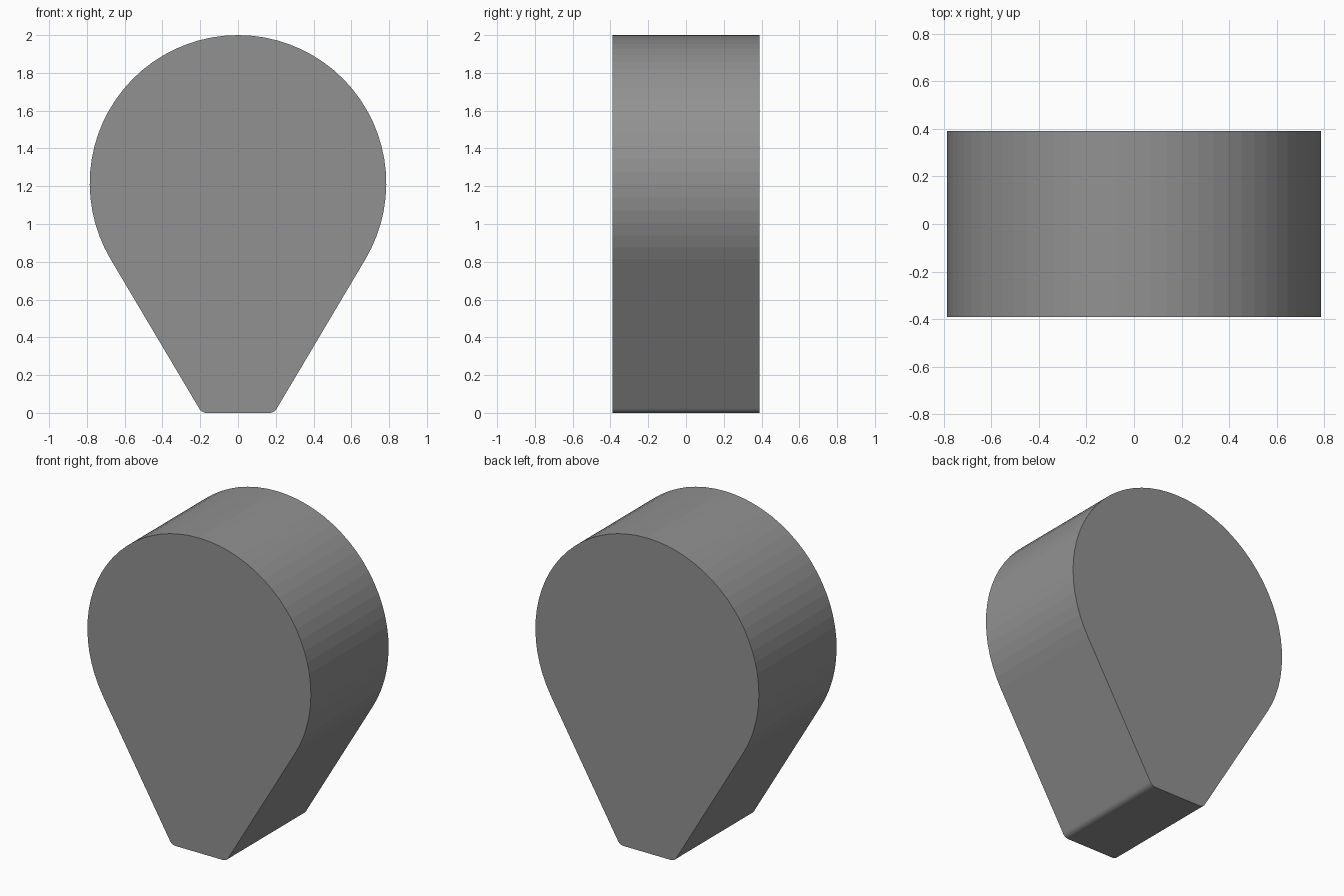
import bpy, bmesh
from math import cos, sin, tan, radians, pi

if "Cube" in bpy.data.objects:
    bpy.data.objects.remove(bpy.data.objects["Cube"])

R, CZ = 0.785, 1.215       # big round head
SLOPE = radians(-30.7)     # normal angle of the tapering side
r = 0.045                  # small foot corner radius
HALF_DEPTH = 0.39


def arc(cx, cz, rad, a0, a1, n):
    return [(cx + rad * cos(a0 + (a1 - a0) * i / n),
             cz + rad * sin(a0 + (a1 - a0) * i / n)) for i in range(n + 1)]


# Outline: rounded foot corners joined tangentially to the round head
corner_x = R * cos(SLOPE) - (CZ + R * sin(SLOPE)) * tan(-SLOPE)
cx = corner_x - r * tan((SLOPE + pi / 2) / 2)
outline = arc(cx, r, r, -pi / 2, SLOPE, 6)
outline += arc(0, CZ, R, SLOPE, pi - SLOPE, 48)
outline += arc(-cx, r, r, pi - SLOPE, 1.5 * pi, 6)

# Extrude the outline along y
bm = bmesh.new()
face = bm.faces.new([bm.verts.new((x, -HALF_DEPTH, z)) for x, z in outline])
ext = bmesh.ops.extrude_face_region(bm, geom=[face], use_keep_orig=True)
verts = [v for v in ext["geom"] if isinstance(v, bmesh.types.BMVert)]
bmesh.ops.translate(bm, verts=verts, vec=(0, 2 * HALF_DEPTH, 0))
bmesh.ops.recalc_face_normals(bm, faces=bm.faces)

mesh = bpy.data.meshes.new("teardrop_block")
bm.to_mesh(mesh)
bm.free()
block = bpy.data.objects.new("teardrop_block", mesh)
bpy.context.collection.objects.link(block)

# Dark grey finish
mat = bpy.data.materials.new("dark_grey")
mat.diffuse_color = (0.286, 0.286, 0.286, 1)
mat.use_nodes = True
mat.node_tree.nodes["Principled BSDF"].inputs["Base Color"].default_value = mat.diffuse_color
mesh.materials.append(mat)
